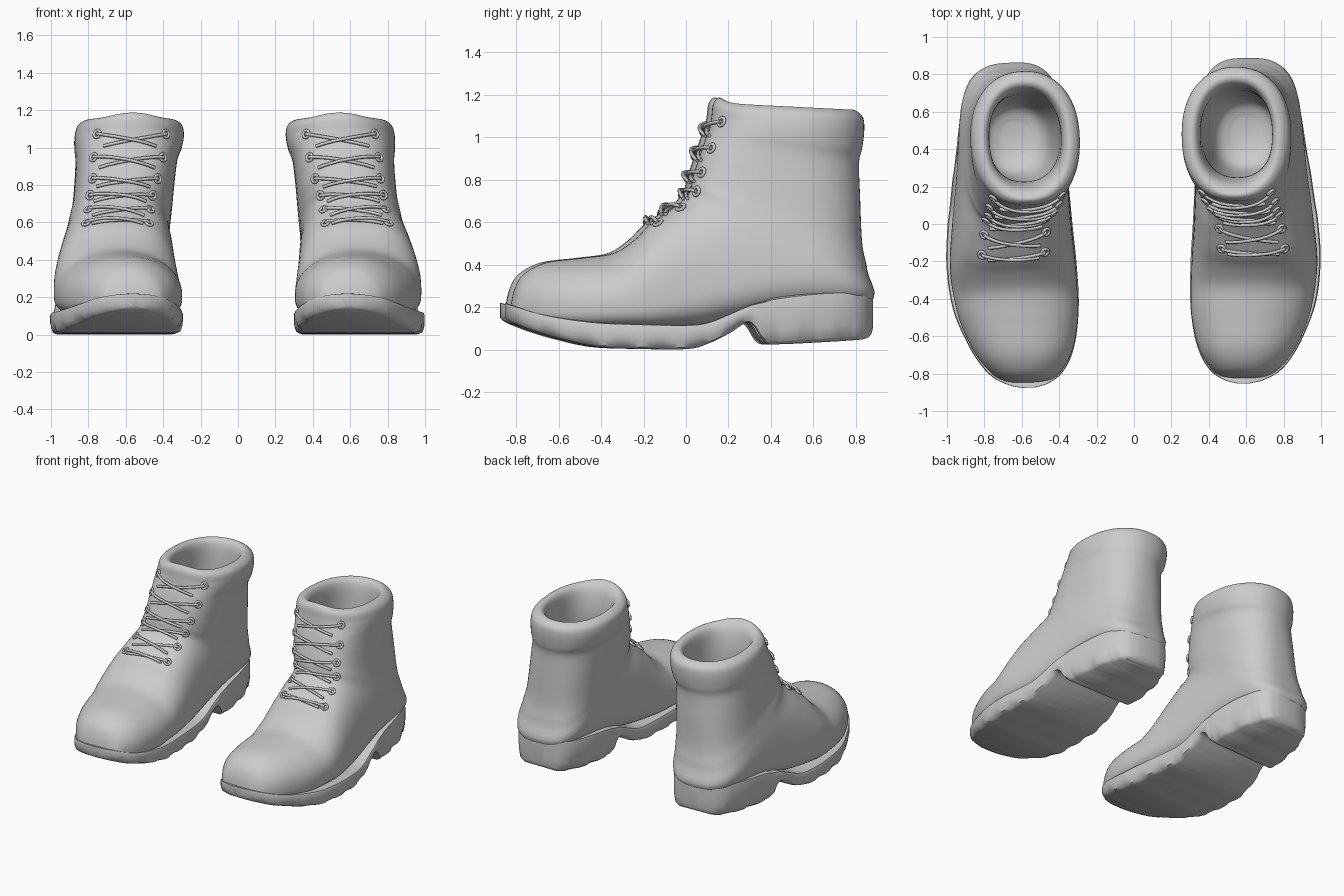
import bpy, bmesh, math
from mathutils import Matrix, Vector

cube = bpy.data.objects.get("Cube")
if cube:
    bpy.data.objects.remove(cube, do_unlink=True)

grey = bpy.data.materials.new("plain grey")
grey.use_nodes = True
COLOUR = (0.6, 0.6, 0.6, 1)
grey.diffuse_color = COLOUR
grey.node_tree.nodes["Principled BSDF"].inputs["Base Color"].default_value = COLOUR

# Upper sections from toe to collar: front y, z, back y, z, inner x, outer x
UPPER = [
    (-.838, .19, -.838, .14, .52, .65), (-.82, .28, -.82, .12, .455, .72),
    (-.775, .355, -.775, .11, .405, .785), (-.67, .41, -.67, .10, .345, .865),
    (-.50, .432, -.50, .09, .308, .937), (-.35, .455, -.33, .09, .305, .97),
    (-.25, .52, -.15, .09, .31, .98), (-.18, .59, .10, .11, .32, .96),
    (-.08, .66, .45, .18, .328, .925), (0, .73, .85, .22, .335, .895),
    (.015, .79, .845, .37, .33, .872), (.03, .84, .82, .50, .32, .855),
    (.06, .93, .81, .72, .305, .84), (.08, .99, .805, .88, .29, .835),
    (.10, 1.04, .82, .95, .267, .84), (.11, 1.09, .83, 1.04, .255, .838),
    (.12, 1.14, .82, 1.10, .267, .82), (.16, 1.16, .77, 1.13, .315, .77),
    (.21, 1.11, .73, 1.08, .35, .74), (.24, .96, .71, .90, .36, .745),
    (.23, .70, .69, .60, .38, .76), (.28, .38, .65, .36, .43, .76),
    (.38, .30, .56, .30, .52, .68)]

# Sole stations from toe to heel: y, inner x, outer x, top z, bottom z
SOLE = [
    (-.862, .55, .62, .22, .15), (-.845, .485, .69, .215, .135),
    (-.80, .415, .775, .20, .115), (-.72, .36, .845, .175, .085),
    (-.60, .322, .91, .15, .05), (-.42, .30, .975, .128, .012),
    (-.20, .303, .998, .12, .003), (0, .315, .985, .117, .003),
    (.10, .32, .97, .13, .03), (.20, .325, .955, .17, .08),
    (.27, .325, .945, .20, .125), (.31, .328, .937, .215, .11),
    (.36, .33, .928, .228, .035), (.42, .33, .918, .245, .025),
    (.60, .345, .888, .267, .033), (.75, .38, .842, .275, .042),
    (.83, .43, .78, .28, .05), (.86, .49, .71, .28, .07),
    (.87, .55, .65, .28, .10)]

# Sole edge profile: inset, height fraction, how much the lugs cut in
EDGE = [(.03, 1, 0), (.006, .97, 0), (0, .85, 0), (0, .5, 0),
        (.003, .3, .4), (.012, .08, 1), (.035, 0, 1)]


def spline(rows, u):
    """Smooth interpolation through table rows at position u."""
    last = len(rows) - 1
    i = min(int(u), last - 1)
    f = u - i
    a, b, c, d = (rows[max(0, min(last, i + k))] for k in (-1, 0, 1, 2))
    return [q + f / 2 * (r - p + f * (2 * p - 5 * q + 4 * r - s + f * (3 * (q - r) + s - p)))
            for p, q, r, s in zip(a, b, c, d)]


def ramp(u, start, end):
    return max(0, min(1, (u - start) / (end - start)))


def front_power(u):
    """Squareness of the front half: round toe, flat throat, round collar."""
    return 2.1 + ramp(u, 5, 8) - .8 * ramp(u, 12, 15)


def upper_point(u, t):
    """Point on the upper; t is zero on the instep and pi at the sole."""
    fy, fz, by, bz, xi, xo = spline(UPPER, u)
    is_front = math.cos(t) >= 0
    n = front_power(u) if is_front else 3.4 - .5 * ramp(u, 6, 9) - .7 * ramp(u, 10, 13)
    mid = .35 + .15 * ramp(u, 6, 10)
    front, back = Vector((0, fy, fz)), Vector((0, by, bz))
    centre = back.lerp(front, mid)
    p = centre.lerp(front if is_front else back, abs(math.cos(t)) ** (2 / n))
    p.x = (xi + xo) / 2 + math.copysign(abs(math.sin(t)) ** (2 / n), math.sin(t)) * (xo - xi) / 2
    # Tongue rising at the front of the collar
    p.z += .03 * max(0, math.cos(t)) ** 8 * max(0, 1 - abs(u - 16.5) / 2)
    return p


def throat_frame(u, q, lift):
    """Lifted point at width fraction q of the throat, with two tangents."""
    t = math.copysign(math.asin(abs(q) ** (front_power(u) / 2)), q)
    across = (upper_point(u, t + .02) - upper_point(u, t - .02)).normalized()
    along = (upper_point(u + .05, t) - upper_point(u - .05, t)).normalized()
    normal = along.cross(across).normalized()
    if normal.y > 0:
        normal = -normal
    return upper_point(u, t) + normal * lift, across, normal.cross(across)


def finish(obj, angle):
    obj.data.materials.clear()
    obj.data.materials.append(grey)
    bpy.ops.object.select_all(action='DESELECT')
    obj.select_set(True)
    bpy.context.view_layer.objects.active = obj
    if obj.type == 'CURVE':
        bpy.ops.object.convert(target='MESH')
    bpy.ops.object.shade_smooth_by_angle(angle=math.radians(angle))


def loft(name, rings, place, angle):
    """Skin a row of closed rings and cap both ends."""
    bm = bmesh.new()
    loops = [[bm.verts.new(place(p)) for p in ring] for ring in rings]
    for a, b in zip(loops, loops[1:]):
        for k in range(len(a)):
            j = (k + 1) % len(a)
            bm.faces.new((a[k], a[j], b[j], b[k]))
    bm.faces.new(loops[0])
    bm.faces.new(loops[-1])
    bmesh.ops.recalc_face_normals(bm, faces=bm.faces)
    mesh = bpy.data.meshes.new(name)
    bm.to_mesh(mesh)
    bm.free()
    obj = bpy.data.objects.new(name, mesh)
    bpy.context.collection.objects.link(obj)
    finish(obj, angle)


def tubes(name, paths, radius, place, cyclic=False):
    """Round cords along point paths."""
    curve = bpy.data.curves.new(name, 'CURVE')
    curve.dimensions = '3D'
    curve.bevel_depth = radius
    curve.bevel_resolution = 2
    curve.use_fill_caps = True
    for path in paths:
        s = curve.splines.new('POLY')
        s.points.add(len(path) - 1)
        for point, p in zip(s.points, path):
            point.co = (*place(p), 1)
        s.use_cyclic_u = cyclic
    obj = bpy.data.objects.new(name, curve)
    bpy.context.collection.objects.link(obj)
    finish(obj, 60)


def sole_ring(u):
    y, xi, xo, zt, zb = spline(SOLE, u)
    half = (xo - xi) / 2
    lug = .012 * ramp(math.sin(y * 36), -.3, .6)
    side = [(min(i + lug * cut, half * .8), zb + (zt - zb) * h) for i, h, cut in EDGE]
    return ([Vector((xo - i, y, z)) for i, z in side]
            + [Vector((xi + i, y, z)) for i, z in reversed(side)])


def boot(label, mirror, shift, turn):
    pivot = Vector((mirror * .62, -.32, 0))
    spin = Matrix.Rotation(turn, 3, 'Z')

    def place(p):
        return spin @ (Vector((p.x * mirror, p.y + shift, p.z)) - pivot) + pivot

    # Upper with padded collar and hollow inside
    steps, sides = 5, 72
    loft(label + "_upper",
         [[upper_point(i / steps, math.tau * k / sides) for k in range(sides)]
          for i in range((len(UPPER) - 1) * steps + 1)], place, 60)

    # Lugged outsole with heel block
    loft(label + "_sole", [sole_ring(i / 8) for i in range((len(SOLE) - 1) * 8 + 1)], place, 45)

    # Eyelets in two columns, laces crossing between them
    rows = [(7.3, .53), (8.3, .56), (9.5, .60), (11.1, .64), (12.4, .68), (14.7, .62)]
    eyelets, laces = [], []
    for r, (u, q) in enumerate(rows):
        u_end = u - .6 * (u - rows[r - 1][0]) if r else u - .2
        for s in (-1, 1):
            c, a, b = throat_frame(u, s * q, .006)
            eyelets.append([c + .02 * (a * math.cos(k * math.tau / 14) + b * math.sin(k * math.tau / 14))
                            for k in range(14)])
            path = []
            for k in range(11):
                f = k / 10
                lift = .01 + .008 * math.sin(math.pi * f) * (1 + .8 * s)
                path.append(throat_frame(u + (u_end - u) * f, s * q * (1 - 1.8 * f), lift)[0])
            laces.append(path)
    tubes(label + "_eyelets", eyelets, .008, place, True)
    tubes(label + "_laces", laces, .009, place)


boot("left_boot", 1, .01, 0)
boot("right_boot", -1, -.015, .045)
